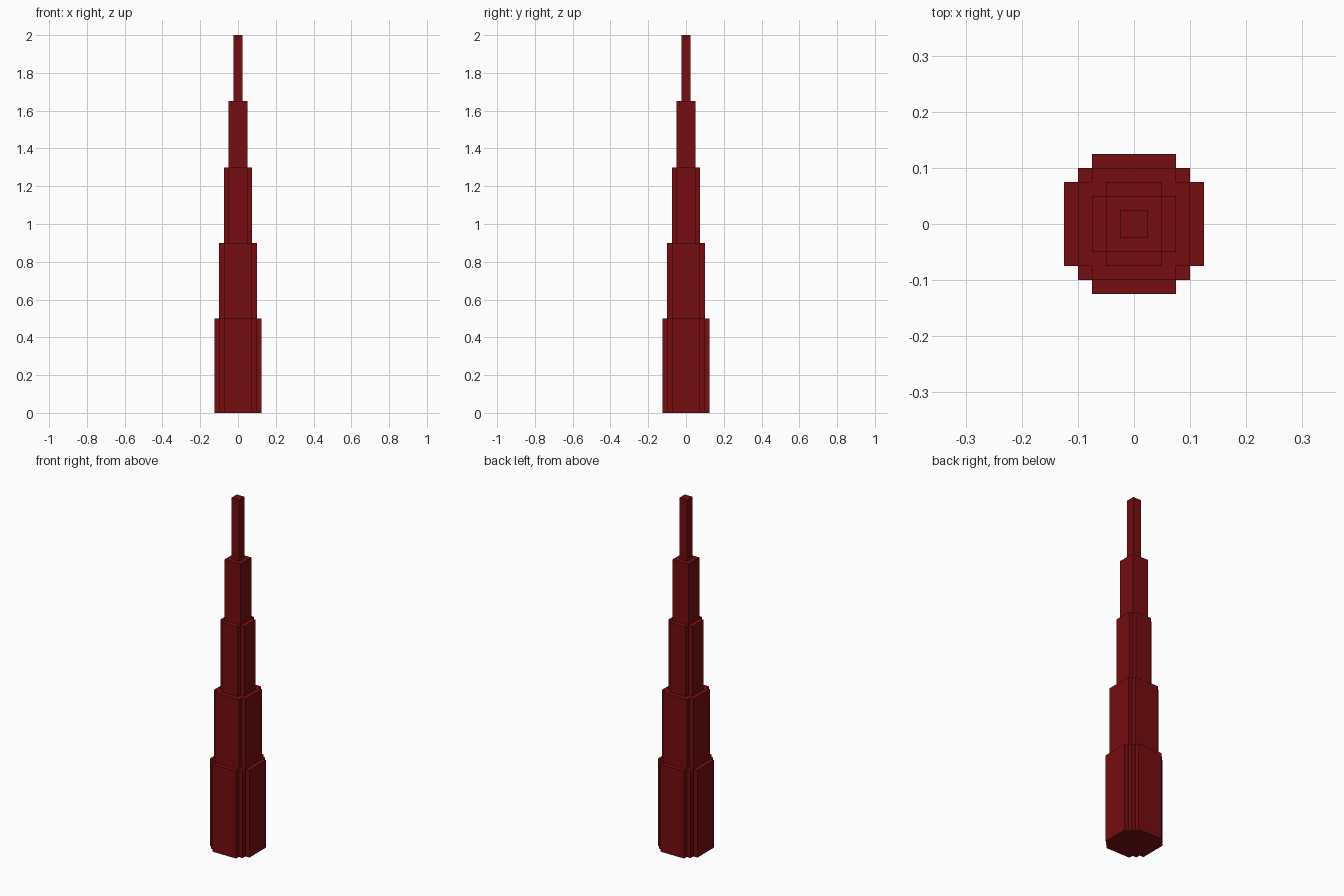
import bpy
import bmesh
from mathutils import Vector

cube = bpy.data.objects.get("Cube")
if cube:
    bpy.data.objects.remove(cube, do_unlink=True)

# Single flat colour
red = bpy.data.materials.new("dark_red")
red.use_nodes = True
color = (0.18, 0.004, 0.005, 1.0)
red.diffuse_color = color
red.node_tree.nodes["Principled BSDF"].inputs["Base Color"].default_value = color


def add_tier(name, corner, bottom, top):
    """Extrude a plan made by turning one corner profile through four quarters."""
    bm = bmesh.new()
    verts = []
    quarter = list(corner)
    for _ in range(4):
        verts += [bm.verts.new((x, y, bottom)) for x, y in quarter]
        quarter = [(-y, x) for x, y in quarter]
    base = bm.faces.new(verts)
    cap = bmesh.ops.extrude_face_region(bm, geom=[base], use_keep_orig=True)["geom"]
    bmesh.ops.translate(bm, vec=Vector((0, 0, top - bottom)),
                        verts=[g for g in cap if isinstance(g, bmesh.types.BMVert)])
    bmesh.ops.recalc_face_normals(bm, faces=bm.faces)
    mesh = bpy.data.meshes.new(name)
    bm.to_mesh(mesh)
    bm.free()
    mesh.materials.append(red)
    obj = bpy.data.objects.new(name, mesh)
    bpy.context.collection.objects.link(obj)


def notched(outer, inner):
    """Corner profile with one square notch."""
    return [(outer, inner), (inner, inner), (inner, outer)]


# Base has a double-stepped corner
add_tier("base_tier", [(0.125, 0.075), (0.1, 0.075), (0.1, 0.1),
                       (0.075, 0.1), (0.075, 0.125)], 0, 0.5)
# Middle tiers have single notched corners
add_tier("lower_tier", notched(0.1, 0.075), 0.5, 0.9)
add_tier("middle_tier", notched(0.075, 0.05), 0.9, 1.3)
# Upper tier and spire are plain square shafts
add_tier("upper_tier", [(0.05, 0.05)], 1.3, 1.65)
add_tier("spire", [(0.025, 0.025)], 1.65, 2.0)
